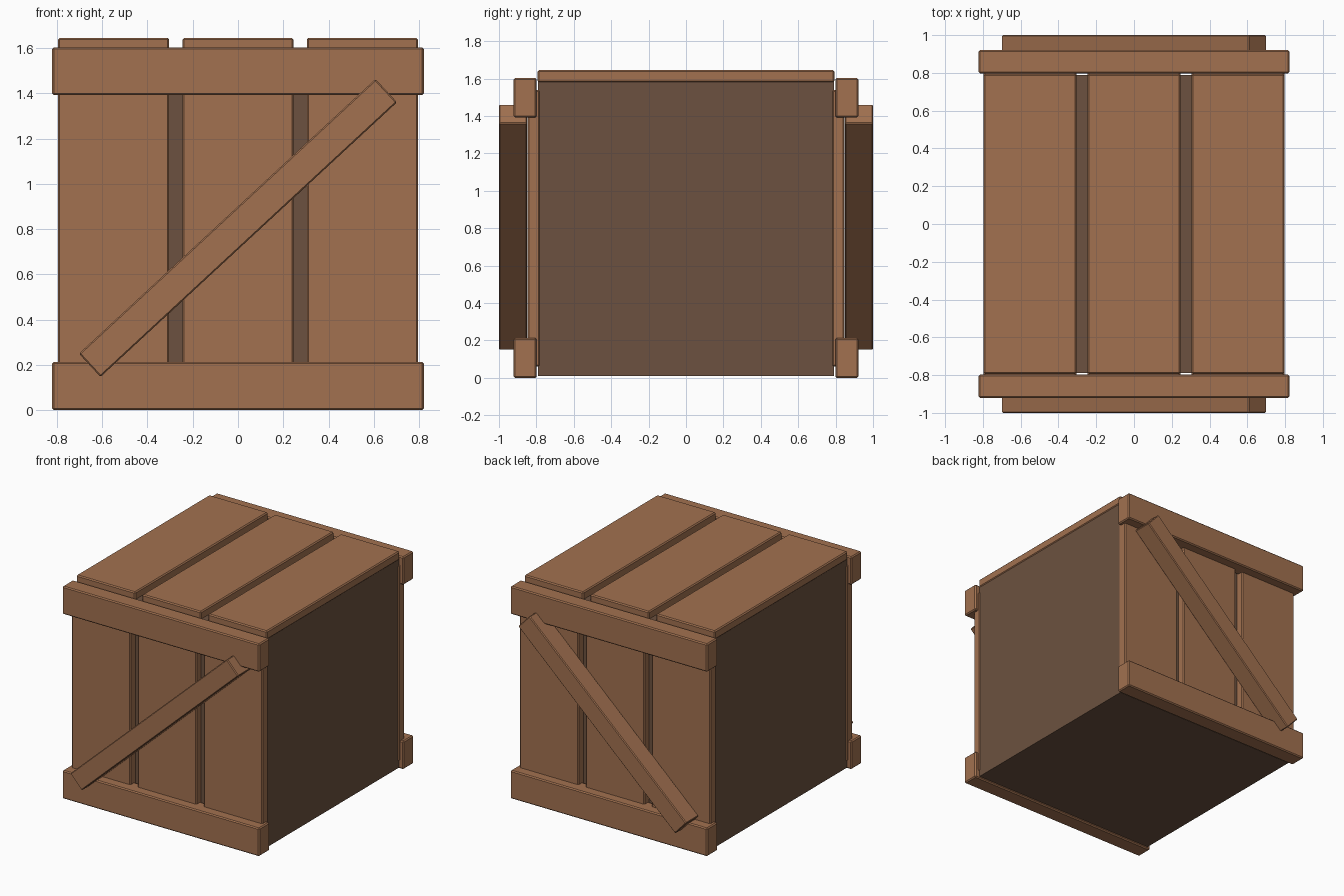
import bpy
from math import radians

if "Cube" in bpy.data.objects:
    bpy.data.objects.remove(bpy.data.objects["Cube"])


def material(name, color):
    mat = bpy.data.materials.new(name)
    mat.diffuse_color = color
    mat.use_nodes = True
    mat.node_tree.nodes["Principled BSDF"].inputs["Base Color"].default_value = mat.diffuse_color
    return mat


WOOD = material("wood", (0.36, 0.165, 0.08, 1))
DARK = material("dark_wood", (0.15, 0.083, 0.05, 1))


def board(name, x, y, z, mat=WOOD, bevel=0.008, tilt=0):
    """Box from (min, max) ranges, optionally tilted about its y axis."""
    ranges = (x, y, z)
    bpy.ops.mesh.primitive_cube_add(size=1, location=[(a + b) / 2 for a, b in ranges])
    ob = bpy.context.object
    ob.name = name
    ob.scale = [b - a for a, b in ranges]
    bpy.ops.object.transform_apply(location=False, rotation=False, scale=True)
    ob.rotation_euler.y = -tilt
    ob.data.materials.append(mat)
    if bevel:
        mod = ob.modifiers.new("bevel", "BEVEL")
        mod.width = bevel
        mod.segments = 1
    return ob


# Dark inner box
board("crate_core", (-0.79, 0.79), (-0.79, 0.79), (0.01, 1.59), DARK, 0)

# Lid slats
for i, cx in enumerate((-0.55, 0, 0.55)):
    board(f"top_slat_{i + 1}", (cx - 0.246, cx + 0.246), (-0.793, 0.793), (1.58, 1.645))

# Front and back faces: slats, rails and diagonal brace
for side, s in (("front", -1), ("back", 1)):
    def depth(a, b):
        return tuple(sorted((s * a, s * b)))

    for i, cx in enumerate((-0.55, 0, 0.55)):
        board(f"{side}_slat_{i + 1}", (cx - 0.246, cx + 0.246), depth(0.78, 0.848), (0.06, 1.54))
    board(f"{side}_bottom_rail", (-0.822, 0.822), depth(0.798, 0.922), (0, 0.213))
    board(f"{side}_top_rail", (-0.822, 0.822), depth(0.798, 0.922), (1.392, 1.603))
    board(f"{side}_brace", (-0.893, 0.893), depth(0.85, 1.0), (0.735, 0.875),
          bevel=0.006, tilt=radians(42.8))
